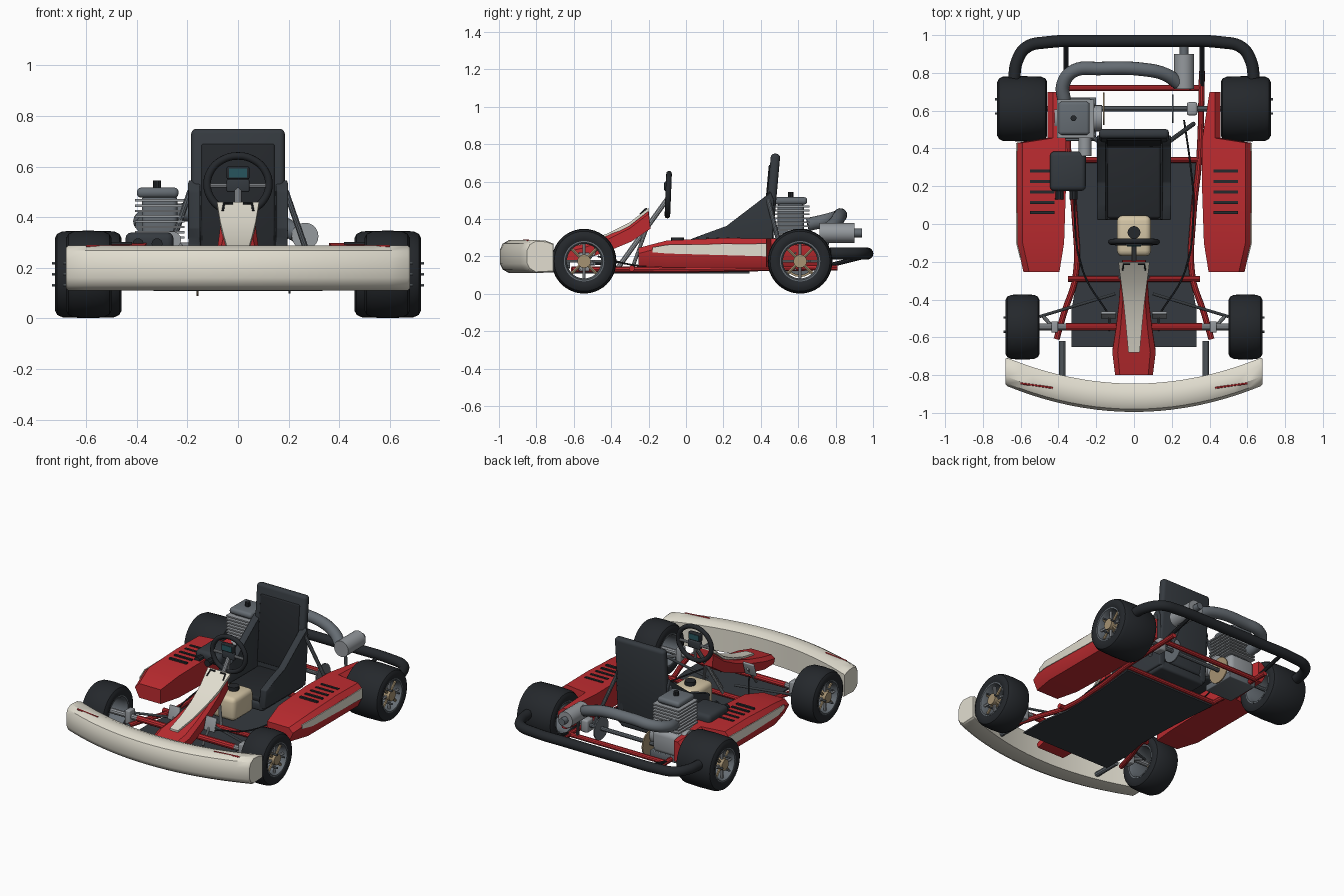
import bpy, bmesh, math
from mathutils import Vector, Matrix

if "Cube" in bpy.data.objects:
    bpy.data.objects.remove(bpy.data.objects["Cube"])

def material(name, c):
    m = bpy.data.materials.new(name)
    m.diffuse_color = (*c, 1)
    m.use_nodes = True
    m.node_tree.nodes["Principled BSDF"].inputs["Base Color"].default_value = m.diffuse_color
    return m

RED = material("red", (0.52, 0.025, 0.03))
CREAM = material("cream", (0.76, 0.73, 0.63))
BLACK = material("black", (0.018, 0.021, 0.025))
DARK = material("charcoal", (0.035, 0.042, 0.05))
METAL = material("metal", (0.3, 0.32, 0.34))
STEEL = material("dark_steel", (0.13, 0.15, 0.17))
GOLD = material("gold", (0.38, 0.29, 0.17))
TAN = material("tan", (0.66, 0.56, 0.38))
TEAL = material("screen", (0.02, 0.09, 0.11))

def finish(name, bm, mat):
    bmesh.ops.recalc_face_normals(bm, faces=bm.faces)
    me = bpy.data.meshes.new(name)
    bm.to_mesh(me)
    bm.free()
    me.materials.append(mat)
    ob = bpy.data.objects.new(name, me)
    bpy.context.collection.objects.link(ob)
    return ob

def loft(name, rings, mat, wrap=False, bevel=0):
    bm = bmesh.new()
    vs = [[bm.verts.new(p) for p in r] for r in rings]
    n = len(rings[0])
    for i in range(len(vs) if wrap else len(vs) - 1):
        a, b = vs[i], vs[(i + 1) % len(vs)]
        for j in range(n):
            k = (j + 1) % n
            bm.faces.new((a[j], a[k], b[k], b[j]))
    if not wrap:
        bm.faces.new(vs[0])
        bm.faces.new(vs[-1])
    if bevel:
        bmesh.ops.bevel(bm, geom=bm.edges[:], offset=bevel, segments=3, profile=0.5, affect='EDGES')
    return finish(name, bm, mat)

def box(name, lo, hi, mat, bevel=0, rx=0):
    lo, hi = Vector(lo), Vector(hi)
    bm = bmesh.new()
    bmesh.ops.create_cube(bm, size=1)
    bmesh.ops.scale(bm, vec=hi - lo, verts=bm.verts)
    if bevel:
        bmesh.ops.bevel(bm, geom=bm.edges[:], offset=bevel, segments=3, profile=0.5, affect='EDGES')
    bmesh.ops.rotate(bm, matrix=Matrix.Rotation(rx, 3, 'X'), verts=bm.verts)
    bmesh.ops.translate(bm, vec=(lo + hi) / 2, verts=bm.verts)
    return finish(name, bm, mat)

def tube(name, pts, r, mat, smooth=False, closed=False, res=3):
    cu = bpy.data.curves.new(name, 'CURVE')
    cu.dimensions = '3D'
    cu.bevel_depth, cu.bevel_resolution, cu.use_fill_caps = r, res, True
    cu.resolution_u = 6 if smooth else 1
    sp = cu.splines.new('BEZIER')
    sp.bezier_points.add(len(pts) - 1)
    for b, p in zip(sp.bezier_points, pts):
        b.co = p
        b.handle_left_type = b.handle_right_type = 'AUTO' if smooth else 'VECTOR'
    sp.use_cyclic_u = closed
    cu.materials.append(mat)
    ob = bpy.data.objects.new(name, cu)
    bpy.context.collection.objects.link(ob)
    bpy.ops.object.select_all(action='DESELECT')
    ob.select_set(True)
    bpy.context.view_layer.objects.active = ob
    bpy.ops.object.convert(target='MESH')
    return ob

def spin_x(name, profile, c, mat, n=40):
    rings = []
    for i in range(n):
        a = 2 * math.pi * i / n
        rings.append([(c[0] + x, c[1] + r * math.cos(a), c[2] + r * math.sin(a)) for x, r in profile])
    return loft(name, rings, mat, wrap=True)

# wheels: tyre, rim, hub, spokes and studs
def wheel(tag, s, y, x0, x1):
    c, w, z = ((x0 + x1) / 2 * s, y, 0.174), (x1 - x0) / 2, 0.174
    spin_x(tag + "_tyre", [(-w + .01, .1), (-w, .12), (-w, .143), (-w + .009, .16), (-w + .03, .17), (0, .173),
                           (w - .03, .17), (w - .009, .16), (w, .143), (w, .12), (w - .01, .1)], c, BLACK)
    spin_x(tag + "_rim", [(-w + .005, .108), (w - .005, .108), (w - .005, .1), (w - .025, .092), (-w + .025, .092), (-w + .005, .1)], c, STEEL)
    xo = x1 - .03
    tube(tag + "_hub", [((xo - .06) * s, y, z), ((xo + .025) * s, y, z)], .036, GOLD, res=6)
    for i in range(8):
        a = i * math.pi / 4
        d = Vector((0, math.cos(a), math.sin(a)))
        p = Vector((xo * s, y, z))
        tube(f"{tag}_spoke_{i}", [p + d * .03, p + d * .097], .009, GOLD if i % 2 else METAL, res=1)
    for i in range(3):
        a = i * math.pi * 2 / 3
        q = (y + .05 * math.cos(a), z + .05 * math.sin(a))
        tube(f"{tag}_stud_{i}", [((xo - .02) * s, *q), ((x1 + .012) * s, *q)], .006, STEEL, res=1)

def mx(s, pts):
    return [(x * s, y, z) for x, y, z in pts]

for s, side in ((1, "right"), (-1, "left")):
    wheel("front_" + side, s, -.545, .5, .68)
    wheel("rear_" + side, s, .61, .46, .724)
    # side pod with stripe and vent slots
    rings = [mx(s, [(a, y, zb), (b - .03, y, zb), (b, y, zb + .06), (b, y, zt - .03), (b - .03, y, zt), (a, y, zt)])
             for y, a, b, zb, zt in ((-.255, .395, .585, .15, .245), (-.1, .37, .62, .14, .285), (.2, .36, .62, .14, .298),
                                     (.43, .36, .62, .14, .295), (.455, .362, .458, .14, .295), (.7, .4, .458, .15, .285))]
    loft(side + "_pod", rings, RED)
    loft(side + "_pod_stripe", [mx(s, [(x, y, z0), (x + .006, y, z0), (x + .006, y, z1), (x, y, z1)]) for x, y, z0, z1 in
         ((.598, -.18, .222, .248), (.618, -.1, .215, .262), (.618, .43, .2, .268))], CREAM)
    for i in range(5):
        y = .06 + i * .055
        box(f"{side}_pod_slot_{i}", (s * .485 - .065, y - .008, .28), (s * .485 + .065, y + .008, .302), BLACK)
    # main rail, spindle, tie rod, pedal, bumper bracket, cable, seat stay
    tube(side + "_rail", mx(s, [(.41, -.61, .13), (.37, -.47, .13), (.31, -.28, .13), (.315, .05, .13), (.345, .34, .135), (.36, .81, .14)]), .016, RED, True)
    tube(side + "_spindle", mx(s, [(.34, -.545, .174), (.56, -.545, .174)]), .018, METAL)
    box(side + "_kingpin", (s * .42 - .018, -.575, .12), (s * .42 + .018, -.515, .22), METAL, .006)
    tube(side + "_tie_rod", mx(s, [(.5, -.49, .16), (.1, -.37, .17)]), .008, STEEL)
    tube(side + "_steering_arm", mx(s, [(.43, -.545, .16), (.48, -.49, .16)]), .01, METAL)
    tube(side + "_pedal_arm", mx(s, [(.13, -.56, .13), (.13, -.47, .25)]), .008, METAL)
    box(side + "_pedal", (s * .135 - .04, -.49, .2), (s * .135 + .04, -.475, .29), METAL, .005, -.3)
    tube(side + "_bumper_bracket", mx(s, [(.38, -.62, .15), (.38, -.82, .15)]), .017, STEEL)
    tube(side + "_cable", mx(s, [(.265, .55, .2), (.3, .3, .17), (.315, .1, .16), (.27, -.25, .15), (.14, -.47, .2)]), .005, BLACK, True, res=1)
    tube(side + "_seat_stay", mx(s, [(.19, .44, .5), (.315, .53, .14)]), .012, STEEL)
    tube(side + "_bumper_slot", mx(s, [(.43, -.868, .285), (.6, -.843, .285)]), .006, RED, res=1)
    # seat bolster
    prof = [(.02, .16), (.02, .29), (.1, .32), (.22, .355), (.41, .5), (.45, .55), (.47, .5), (.46, .16)]
    rings = [[(s * (x + max(0, .3 - z) * k), y, z) for y, z in prof] for x, k in ((.15, -.1), (.197, -.1))]
    loft(side + "_seat_bolster", rings, DARK, bevel=.008)

# frame cross members and front beam
for n, y, x in (("front", -.29, .35), ("seat", .34, .35), ("rear", .72, .36)):
    tube(n + "_crossbar", [(-x, y, .135), (x, y, .135)], .016, RED)
tube("front_beam", [(-.36, -.545, .174), (.36, -.545, .174)], .02, RED)
# floor pan
fp = [(.33, -.65), (.33, -.45), (.3, -.28), (.31, .05), (.335, .34)]
ring = fp + [(-x, y) for x, y in reversed(fp)]
loft("floor_pan", [[(x, y, z) for x, y in ring] for z in (.108, .118)], DARK)

# front bumper
prof = [(0, .16), (0, .235), (.015, .268), (.05, .288), (.11, .284), (.15, .268), (.15, .115), (.05, .11), (.015, .13)]
rings = []
for i in range(-11, 12):
    k = .92 if abs(i) == 11 else 1
    x = .68 * (1 if abs(i) == 11 else abs(i) / 10 * .985) * (1 if i > 0 else -1)
    yf = -.995 + .14 * (x / .68) ** 2
    rings.append([(x, yf + .075 + (d - .075) * k, .2 + (z - .2) * k) for d, z in prof])
loft("front_bumper", rings, CREAM)

# rear bumper tube
half = [(.635, .77, .215), (.62, .86, .215), (.57, .935, .215), (.46, .962, .215), (.2, .968, .215)]
tube("rear_bumper", mx(-1, half) + half[::-1], .032, BLACK, True, res=5)
for s in (-1, 1):
    tube("rear_bumper_stay", [(s * .36, .72, .14), (s * .36, .96, .2)], .012, BLACK)

# steering fairing: red shell and cream face panel
spine = [(-.8, .205, .1, .11, .05), (-.68, .235, .115, .03, .07), (-.55, .265, .095, .042, .08), (-.42, .31, .08, .055, .08),
         (-.3, .37, .072, .07, .09), (-.2, .448, .062, .083, .1)]
loft("fairing", [[(-w, y + .01, z - t), (w, y + .01, z - t), (w, y, z - .02), (w * .75, y, z), (-w * .75, y, z), (-w, y, z - .02)]
                 for y, z, w, c, t in spine], RED)
loft("fairing_panel", [[(-c, y, z - .006), (c, y, z - .006), (c, y, z + .012), (-c, y, z + .012)] for y, z, w, c, t in spine[1:]], CREAM)
for s in (-1, 1):
    tube("fairing_clip", mx(s, [(.02, -.213, .455), (.055, -.213, .455), (.06, -.245, .425)]), .005, BLACK, res=1)

# steering wheel, spokes, display and column
tilt = lambda x, z: (x, -.095 + (z - .53) * .04, z)
pts = [tilt(.122 * math.cos(a), .53 + .112 * math.sin(a)) for a in [i * math.pi / 6 for i in range(12)]]
tube("steering_wheel", pts, .015, BLACK, True, True, res=4)
tube("wheel_spokes", [(-.115, -.095, .525), (.115, -.095, .525)], .009, METAL)
tube("wheel_lower_spoke", [(0, -.095, .525), (0, -.1, .42)], .009, METAL)
box("wheel_hub", (-.045, -.11, .5), (.045, -.08, .55), DARK, .006)
box("display_case", (-.045, -.115, .55), (.045, -.085, .6), BLACK, .006)
box("display_screen", (-.036, -.118, .556), (.036, -.082, .592), TEAL)
tube("steering_column", [(0, -.09, .52), (0, -.37, .13)], .014, METAL)
for s in (-1, 1):
    tube("column_support", [(0, -.21, .35), (s * .08, -.29, .13)], .01, METAL)

# seat base, back and inset pads
box("seat_base", (-.17, .02, .14), (.17, .46, .2), DARK, .015)
box("seat_back", (-.185, .43, .2), (.185, .48, .75), DARK, .02, -.09)
box("seat_back_pad", (-.145, .423, .25), (.145, .45, .69), BLACK, .008, -.09)
box("seat_cushion", (-.14, .03, .19), (.14, .42, .225), BLACK, .012)

# fuel tank and cap
box("fuel_tank", (-.09, -.17, .12), (.09, .045, .275), TAN, .03)
tube("fuel_cap", [(0, -.045, .27), (0, -.045, .3)], .034, BLACK, res=6)

# rear axle, bearings, brake disc, sprocket
tube("rear_axle", [(-.66, .61, .174), (.66, .61, .174)], .014, STEEL)
box("axle_bearing", (.28, .575, .13), (.335, .645, .215), METAL, .012)
tube("brake_disc", [(.2, .61, .174), (.208, .61, .174)], .075, STEEL, res=8)
tube("sprocket", [(-.165, .61, .174), (-.157, .61, .174)], .085, GOLD, res=8)

# engine: mount, crankcase, finned cylinder, head, plug
box("engine_mount", (-.4, .44, .12), (-.2, .67, .16), STEEL, .005)
box("crankcase", (-.4, .45, .15), (-.21, .665, .3), METAL, .03)
tube("clutch_cover", [(-.23, .56, .23), (-.17, .56, .23)], .07, METAL, res=8)
tube("starter_cover", [(-.42, .56, .23), (-.38, .56, .23)], .075, METAL, res=8)
box("cylinder", (-.38, .49, .28), (-.24, .63, .49), STEEL, .02)
for i in range(8):
    z = .315 + i * .021
    box(f"cooling_fin_{i}", (-.408, .455, z), (-.212, .66, z + .009), METAL)
box("cylinder_head", (-.4, .472, .477), (-.235, .648, .517), STEEL, .017)
tube("spark_plug", [(-.32, .56, .51), (-.32, .56, .545)], .016, BLACK)
tube("carburettor", [(-.26, .36, .31), (-.26, .47, .31)], .035, METAL, res=5)
# air box
box("air_box", (-.445, .175, .265), (-.255, .385, .34), DARK, .025)
for x in (-.395, -.32):
    tube("air_intake", [(x, .13, .295), (x, .19, .295)], .022, BLACK)

# exhaust pipe and muffler
tube("exhaust_pipe", [(-.37, .65, .37), (-.375, .74, .39), (-.32, .81, .41), (-.18, .823, .42), (.05, .818, .41), (.17, .79, .37),
                      (.235, .745, .335)], .036, STEEL, True, res=5)
tube("muffler", [(.265, .715, .325), (.265, .9, .325)], .053, METAL, res=8)
tube("tail_pipe", [(.265, .89, .325), (.265, .94, .325)], .023, STEEL, res=4)
tube("muffler_bracket", [(.265, .76, .29), (.3, .72, .14)], .01, STEEL)

# shading
bpy.ops.object.select_all(action='SELECT')
bpy.ops.object.shade_smooth_by_angle(angle=math.radians(35))
